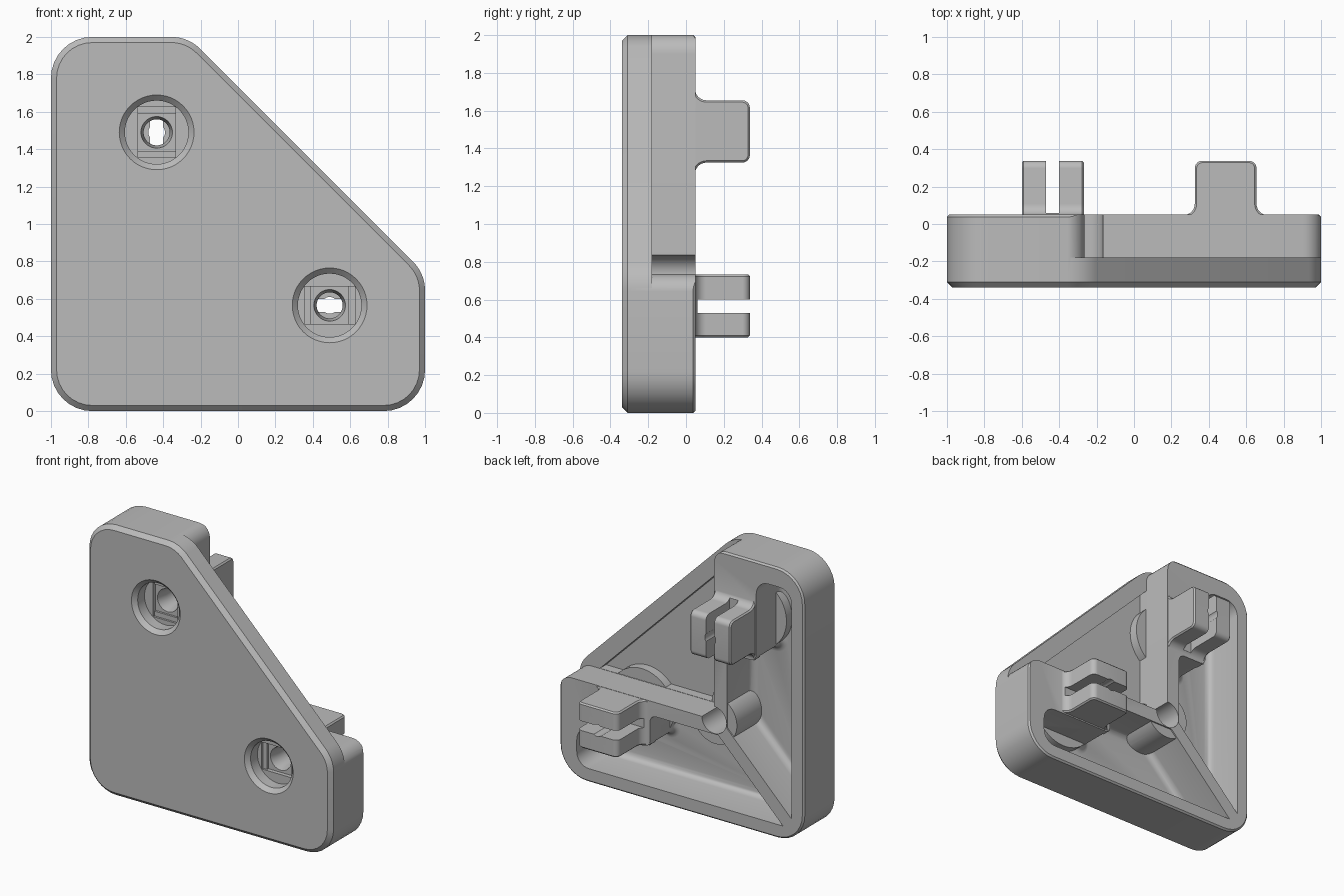
import bpy, bmesh, math
from mathutils import Vector

if "Cube" in bpy.data.objects:
    bpy.data.objects.remove(bpy.data.objects["Cube"])

grey = bpy.data.materials.new("grey plastic")
grey.diffuse_color = (0.5, 0.5, 0.5, 1)
grey.use_nodes = True
grey.node_tree.nodes["Principled BSDF"].inputs["Base Color"].default_value = grey.diffuse_color


def rounded(points, n=8):
    """2D outline; a third number on a point rounds that corner."""
    out = []
    for i, p in enumerate(points):
        c = Vector(p[:2])
        if len(p) < 3:
            out.append(c)
            continue
        a = (Vector(points[i - 1][:2]) - c).normalized()
        b = (Vector(points[(i + 1) % len(points)][:2]) - c).normalized()
        half, r = a.angle(b) / 2, p[2]
        mid = c + (a + b).normalized() * r / math.sin(half)
        s = c + a * r / math.tan(half) - mid
        e = c + b * r / math.tan(half) - mid
        a0 = math.atan2(s.y, s.x)
        sweep = (math.atan2(e.y, e.x) - a0 + math.pi) % math.tau - math.pi
        for k in range(n + 1):
            t = a0 + sweep * k / n
            out.append(mid + Vector((math.cos(t), math.sin(t))) * r)
    return out


def circle(x, z, r, n=48):
    return [Vector((x + r * math.cos(math.tau * k / n), z + r * math.sin(math.tau * k / n)))
            for k in range(n)]


def box(x0, x1, z0, z1):
    return rounded([(x0, z0), (x1, z0), (x1, z1), (x0, z1)])


def inset(loop, d):
    """Mitred inward offset of a closed loop."""
    n = len(loop)
    area = sum(loop[i - 1].cross(loop[i]) for i in range(n))
    sign = 1 if area > 0 else -1
    out = []
    for i, p in enumerate(loop):
        e1 = (p - loop[i - 1]).normalized()
        e2 = (loop[(i + 1) % n] - p).normalized()
        n1, n2 = Vector((-e1.y, e1.x)) * sign, Vector((-e2.y, e2.x)) * sign
        out.append(p + (n1 + n2) * d / (1 + n1.dot(n2)))
    return out


def prism(name, loop, rings, axis="y", flip=False):
    """Solid through rings (inset, position); flip mirrors across the z = x + 1 diagonal."""
    bm = bmesh.new()
    rows = []
    for d, w in rings:
        row = []
        for p in inset(loop, d):
            x, y, z = (p.x, w, p.y) if axis == "y" else (w, p.y, p.x)
            row.append(bm.verts.new((z - 1, y, x + 1) if flip else (x, y, z)))
        rows.append(row)
    n = len(loop)
    for a, b in zip(rows, rows[1:]):
        for i in range(n):
            bm.faces.new((a[i - 1], a[i], b[i], b[i - 1]))
    bm.faces.new(rows[0])
    bm.faces.new(rows[-1])
    bmesh.ops.recalc_face_normals(bm, faces=bm.faces)
    mesh = bpy.data.meshes.new(name)
    bm.to_mesh(mesh)
    bm.free()
    mesh.materials.append(grey)
    ob = bpy.data.objects.new(name, mesh)
    bpy.context.collection.objects.link(ob)
    return ob


def combine(target, other, op):
    mod = target.modifiers.new("bool", "BOOLEAN")
    mod.operation, mod.solver, mod.object = op, "EXACT", other
    bpy.context.view_layer.update()
    new = bpy.data.meshes.new_from_object(
        target.evaluated_get(bpy.context.evaluated_depsgraph_get()))
    target.modifiers.clear()
    target.data = new
    bpy.data.objects.remove(other)


def cut(*args, **kw):
    combine(body, prism("cutter", *args, **kw), "DIFFERENCE")


def add(*args, **kw):
    combine(body, prism("extra", *args, **kw), "UNION")


X, Z = -0.265, 0.735        # inner corner of the L-shaped wall
HX, HZ = -0.435, 1.49       # upper screw hole

# main body with front chamfer
outline = rounded([(-1, 0, .22), (1, 0, .22), (1, Z, .22), (X, 2, .22), (-1, 2, .22)])
body = prism("corner_bracket", outline, [(.03, -.34), (0, -.31), (0, .038), (.012, .05)])

# two mirrored hollow pockets with filleted floors
pocket = rounded([(-.9, .17), (-.9, 1.86, .1), (-.61, 1.86, .1), (-.61, 1.26, .05),
                  (-.37, 1.26, .05), (-.37, .70)])
R = .05
fillet = [(R * (1 - math.sin(k * math.pi / 8)), -.25 + R * (1 - math.cos(k * math.pi / 8)))
          for k in range(5)]
for flip in (False, True):
    cut(pocket, fillet + [(0, .4)], flip=flip)

# triangular recess behind the slanted edge
cut(rounded([(X + .002, Z + .002), (X + .002, 1.83), (.83, Z + .002)]), [(0, -.25), (0, .4)])

# bosses around the screws and the inner corner
for flip in (False, True):
    add(circle(HX, HZ, .26), [(0, -.3), (0, -.183)], flip=flip)
add(circle(X, Z, .18), [(0, -.3), (0, .04)])

# open channel above the recess, leaving the L-shaped wall
cut(rounded([(X, Z), (X, 2.002, .1), (-.5, 2.002), (-.5, 2.3), (1.3, 2.3), (1.3, .5),
             (1.002, .5), (1.002, Z, .1)]), [(0, -.18), (0, .4)])

# round relief in the inner corner
cut(circle(X, Z, .1), [(0, -.2), (0, .4)])

# slotted tabs and stepped screw holes, mirrored across the diagonal
tab = rounded([(1.262, -.02), (1.262, .048), (1.325, .048, .06), (1.325, .338, .04),
               (1.655, .338, .04), (1.655, .048, .06), (1.72, .048), (1.72, -.02)])
bore = [(0, -.5), (0, -.35), (.04, -.31), (.04, -.23), (.12, -.23), (.14, -.12),
        (.14, .064), (.165, .064), (.165, .5)]
for flip in (False, True):
    add(tab, [(.01, -.6), (0, -.59), (0, -.277), (.01, -.267)], axis="x", flip=flip)
    cut(box(HX - .035, HX + .035, 1.2, 1.8), [(0, .06), (0, .5)], flip=flip)
    cut(circle(HX, HZ, .21), bore, flip=flip)
    cut(box(HX - .1, HX + .1, HZ - .135, HZ + .135), [(0, -.26), (0, -.215)], flip=flip)
    cut(box(HX - .1, HX + .1, HZ - .1, HZ + .1), [(0, -.25), (0, -.2)], flip=flip)

bpy.context.view_layer.objects.active = body
body.select_set(True)
bpy.ops.object.shade_smooth_by_angle(angle=math.radians(30))
